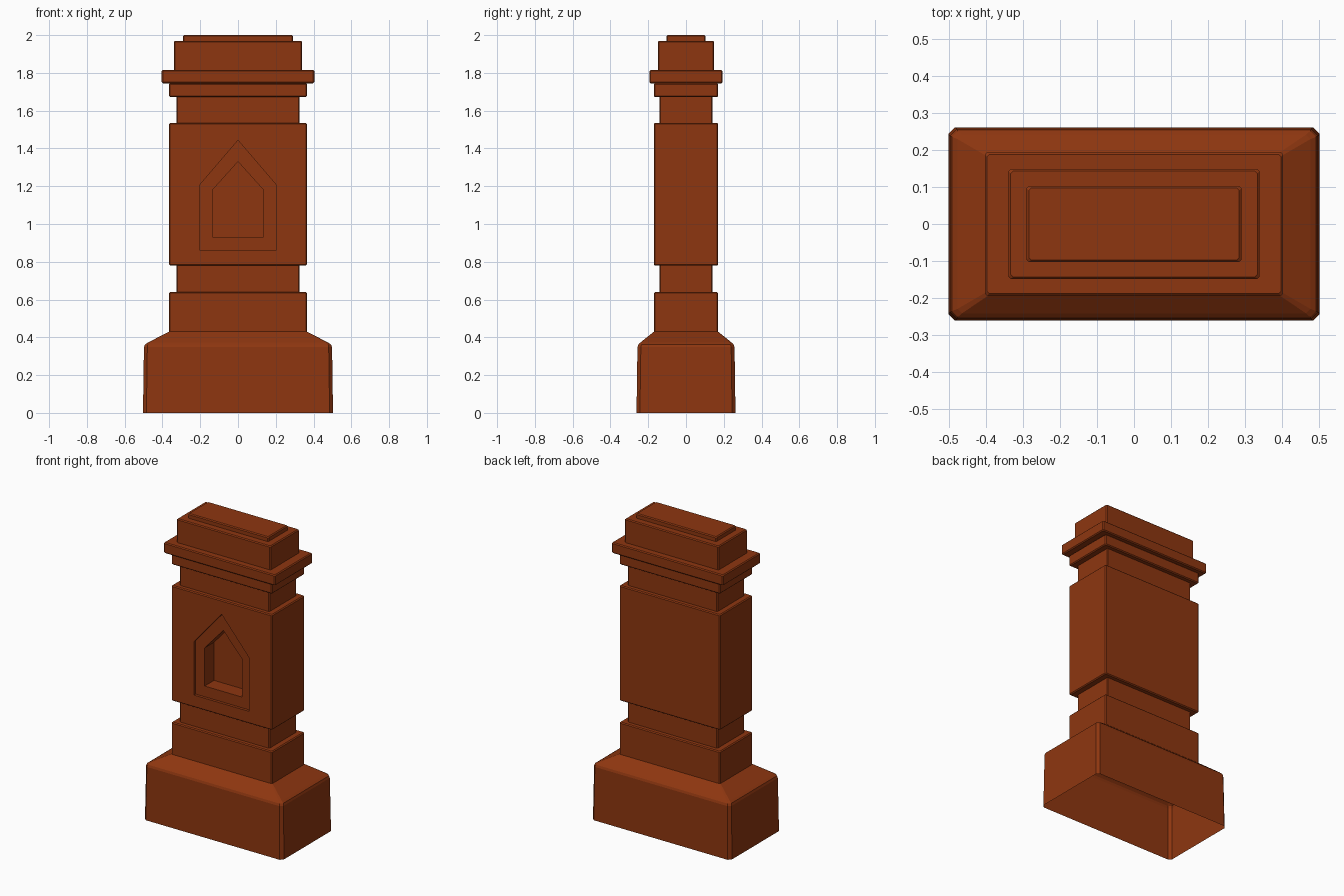
import bpy, bmesh

if "Cube" in bpy.data.objects:
    bpy.data.objects.remove(bpy.data.objects["Cube"])

mat = bpy.data.materials.new("terracotta")
mat.diffuse_color = (0.27, 0.037, 0.005, 1)
mat.use_nodes = True
mat.node_tree.nodes["Principled BSDF"].inputs["Base Color"].default_value = mat.diffuse_color


def make_object(name, bm):
    bmesh.ops.recalc_face_normals(bm, faces=bm.faces)
    me = bpy.data.meshes.new(name)
    bm.to_mesh(me)
    bm.free()
    me.materials.append(mat)
    ob = bpy.data.objects.new(name, me)
    bpy.context.collection.objects.link(ob)
    return ob


def ring(bm, hx, hy, z, c):
    """Rectangle with chamfered corners."""
    pts = [(hx - c, -hy), (hx, c - hy), (hx, hy - c), (hx - c, hy),
           (c - hx, hy), (-hx, hy - c), (-hx, c - hy), (c - hx, -hy)]
    return [bm.verts.new((x, y, z)) for x, y in pts]


def block(z0, z1, hx, hy, b=0.006, under=True):
    """Profile rows of one stacked block with small bevelled edges."""
    low = [(hx - b, hy - b, z0, b), (hx, hy, z0 + b, b)] if under else [(hx, hy, z0, b)]
    return low + [(hx, hy, z1 - b, b), (hx - b, hy - b, z1, b)]


# Stacked profile from plinth to cap: half width, half depth, height, chamfer
rows = [(0.503, 0.262, 0, 0.018), (0.498, 0.257, 0.348, 0.018),
        (0.493, 0.252, 0.362, 0.016), (0.478, 0.242, 0.372, 0.012)]
rows += block(0.43, 0.64, 0.365, 0.17, under=False)
rows += [(0.325, 0.14, 0.64, 0.006), (0.325, 0.14, 0.78, 0.006)]
rows += block(0.78, 1.535, 0.365, 0.17)
rows += [(0.325, 0.14, 1.535, 0.006), (0.325, 0.14, 1.672, 0.006)]
rows += block(1.672, 1.745, 0.365, 0.17)
rows += block(1.745, 1.815, 0.404, 0.194)
rows += block(1.815, 1.97, 0.34, 0.149, under=False)
rows += block(1.97, 2.0, 0.291, 0.103, under=False)

bm = bmesh.new()
rings = [ring(bm, *r) for r in rows]
for a, b in zip(rings, rings[1:]):
    for i in range(8):
        j = (i + 1) % 8
        bm.faces.new((a[i], a[j], b[j], b[i]))
bm.faces.new(rings[-1])
bm.faces.new(rings[0][::-1])
pillar = make_object("pillar", bm)


def niche_cutter(name, w, z0, z1, apex, y_back):
    bm = bmesh.new()
    pts = [(-w, z0), (w, z0), (w, z1), (0, apex), (-w, z1)]
    f = bm.faces.new([bm.verts.new((x, -0.3, z)) for x, z in pts])
    ext = bmesh.ops.extrude_face_region(bm, geom=[f], use_keep_orig=True)
    for v in ext["geom"]:
        if isinstance(v, bmesh.types.BMVert):
            v.co.y = y_back
    ob = make_object(name, bm)
    ob.hide_render = True
    return ob


# Pointed niche: shallow frame, then deep recess
cutters = [niche_cutter("niche_frame_cutter", 0.2, 0.86, 1.21, 1.443, -0.152),
           niche_cutter("niche_recess_cutter", 0.135, 0.93, 1.18, 1.33, -0.055)]
bpy.context.view_layer.objects.active = pillar
for c in cutters:
    m = pillar.modifiers.new(c.name, "BOOLEAN")
    m.operation = "DIFFERENCE"
    m.solver = "EXACT"
    m.object = c
    bpy.ops.object.modifier_apply(modifier=m.name)
for c in cutters:
    bpy.data.objects.remove(c)

# Open underside
bm = bmesh.new()
bm.from_mesh(pillar.data)
under = [f for f in bm.faces if all(v.co.z < 0.001 for v in f.verts)]
bmesh.ops.delete(bm, geom=under, context="FACES_ONLY")
bm.to_mesh(pillar.data)
bm.free()
